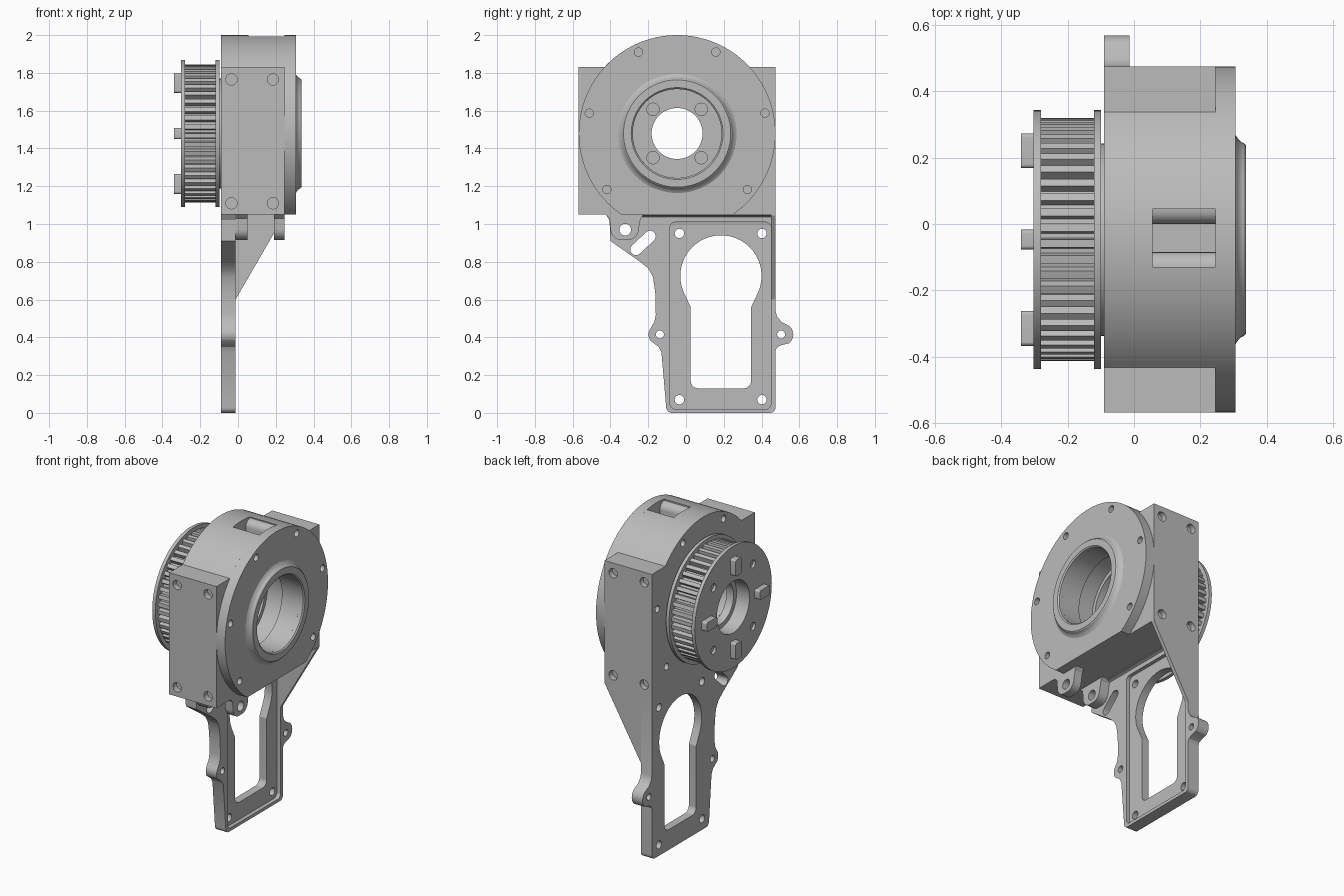
import bpy, bmesh
from math import sin, cos, radians, pi
from mathutils import Vector, Matrix

cube = bpy.data.objects.get("Cube")
if cube:
    bpy.data.objects.remove(cube, do_unlink=True)

metal = bpy.data.materials.new("plain grey metal")
metal.use_nodes = True
grey = (0.5, 0.5, 0.5, 1)
metal.diffuse_color = grey
metal.node_tree.nodes["Principled BSDF"].inputs["Base Color"].default_value = grey

CY, CZ, R = -0.047, 1.479, 0.521      # main axis and housing radius
BORE = 0.235
parts = []


def arc(y, z, r, a0, a1, n=8):
    return [(y + r * cos(radians(a0 + (a1 - a0) * i / n)),
             z + r * sin(radians(a0 + (a1 - a0) * i / n))) for i in range(n + 1)]


def circle(r, y=CY, z=CZ, n=64):
    return arc(y, z, r, 0, 360, n)[:-1]


def rounded(y0, y1, z0, z1, r):
    return (arc(y0 + r, z0 + r, r, 180, 270) + arc(y1 - r, z0 + r, r, 270, 360)
            + arc(y1 - r, z1 - r, r, 0, 90) + arc(y0 + r, z1 - r, r, 90, 180))


def add(name, bm):
    bmesh.ops.recalc_face_normals(bm, faces=bm.faces)
    me = bpy.data.meshes.new(name)
    bm.to_mesh(me)
    bm.free()
    me.materials.append(metal)
    ob = bpy.data.objects.new(name, me)
    bpy.context.collection.objects.link(ob)
    parts.append(ob)
    return ob


def prism(name, pts, d0, d1, axis="x"):
    """Extrude a flat outline along x (outline y,z) or y (outline x,z)."""
    bm = bmesh.new()
    place = (lambda a, b: (d0, a, b)) if axis == "x" else (lambda a, b: (a, d0, b))
    face = bm.faces.new([bm.verts.new(place(a, b)) for a, b in pts])
    ext = bmesh.ops.extrude_face_region(bm, geom=[face])["geom"]
    move = (d1 - d0, 0, 0) if axis == "x" else (0, d1 - d0, 0)
    bmesh.ops.translate(bm, verts=[v for v in ext if isinstance(v, bmesh.types.BMVert)], vec=move)
    return add(name, bm)


def lathe(name, profile, steps=96):
    """Turn a closed (x, radius) profile about the main axis."""
    bm = bmesh.new()
    rings = []
    for i in range(steps):
        a = 2 * pi * i / steps
        rings.append([bm.verts.new((x, CY + r * cos(a), CZ + r * sin(a))) for x, r in profile])
    n = len(profile)
    for i in range(steps):
        p, q = rings[i], rings[(i + 1) % steps]
        for j in range(n):
            k = (j + 1) % n
            bm.faces.new((p[j], p[k], q[k], q[j]))
    return add(name, bm)


def cut(target, *cutters):
    """Subtract the cutters, bake the result and discard them."""
    for c in cutters:
        m = target.modifiers.new("cut", "BOOLEAN")
        m.operation, m.solver, m.object = "DIFFERENCE", "EXACT", c
    dg = bpy.context.evaluated_depsgraph_get()
    dg.update()
    baked = bpy.data.meshes.new_from_object(target.evaluated_get(dg))
    target.modifiers.clear()
    target.data = baked
    for c in cutters:
        parts.remove(c)
        bpy.data.objects.remove(c, do_unlink=True)


def drill(spots, r, d0, d1, axis="x"):
    return [prism("cutter", circle(r, a, b, 20), d0, d1, axis) for a, b in spots]


bolts = [(CY + s * y, z) for s in (-1, 1) for y, z in ((0.205, 1.91), (0.465, 1.587), (0.372, 1.183))]

# Housing: square block merged with a round top
half = (R * R - (1.83 - CZ) ** 2) ** 0.5
crown = [p for p in arc(CY, CZ, R, 180, 0, 90) if p[1] > 1.835]
housing = prism("housing", [(-0.568, 1.05), (-0.568, 1.83), (CY - half, 1.83)] + crown
                + [(CY + half, 1.83), (0.474, 1.83), (0.474, 1.05)], -0.09, 0.245)
side_holes = [(x, z) for x in (-0.035, 0.185) for z in (1.11, 1.765)]
notch = prism("cutter", arc(-0.13, 1.94, 0.045, 90, 0) + [(-0.085, 1.9), (0, 1.9)]
              + arc(0.045, 1.94, 0.045, 180, 90) + [(0.045, 2.1), (-0.13, 2.1)], 0.055, 0.3)
cut(housing, prism("cutter", circle(BORE), -0.2, 0.4), notch,
    *drill(side_holes, 0.03, -0.6, -0.53, "y"), *drill(side_holes, 0.03, 0.44, 0.5, "y"),
    *drill(bolts, 0.022, -0.12, -0.05))
cut(housing, prism("cutter", circle(0.26), 0.06, 0.18))

# Cover disc with a flat bottom
cover = prism("cover", arc(CY, CZ, R, -55.4, 235.4, 110), 0.245, 0.306)
cut(cover, prism("cutter", circle(BORE), 0.2, 0.4), *drill(bolts, 0.022, 0.265, 0.33))

# Raised lip around the bore, flared at its base
flare = [(0.334 - 0.028 * t * t, 0.29 + 0.025 * t ** 4) for t in (0.3, 0.6, 0.8, 0.92, 1)]
lathe("cover_lip", [(0.3, BORE), (0.33, BORE), (0.337, BORE + 0.008), (0.337, 0.284)]
      + flare + [(0.3, 0.315)])

# Mounting plate with two ears
outline = (arc(-0.075, 0.03, 0.03, 180, 270) + arc(0.444, 0.03, 0.03, 270, 360)
           + [(0.474, 0.33), (0.482, 0.346), (0.5, 0.357)] + arc(0.508, 0.415, 0.06, -50, 50)
           + [(0.505, 0.482), (0.482, 0.51), (0.474, 0.54), (0.474, 1.06), (-0.43, 1.06),
              (-0.405, 1.02), (-0.4, 0.91), (-0.25, 0.805), (-0.2, 0.765), (-0.175, 0.72),
              (-0.163, 0.64), (-0.16, 0.52), (-0.168, 0.48)]
           + arc(-0.14, 0.415, 0.058, 145, 215) + [(-0.145, 0.35), (-0.13, 0.32)])
plate = prism("mounting_plate", outline, -0.09, -0.013)
keyhole = (arc(0.185, 0.725, 0.215, 205, -25, 40) + [(0.345, 0.56)]
           + arc(0.305, 0.17, 0.04, 0, -90) + arc(0.065, 0.17, 0.04, 270, 180) + [(0.025, 0.56)])
slot = arc(-0.19, 0.935, 0.03, -50, 130) + arc(-0.265, 0.865, 0.03, 130, 310)
cut(plate, prism("cutter", rounded(-0.085, 0.45, 0.02, 1.01, 0.03), -0.038, 0.05))
cut(plate, prism("cutter", keyhole, -0.2, 0.1), prism("cutter", slot, -0.2, 0.1),
    *drill([(y, z) for y in (-0.035, 0.402) for z in (0.07, 0.95)], 0.025, -0.2, 0.1),
    *drill([(-0.138, 0.415), (0.503, 0.415)], 0.021, -0.2, 0.1),
    *drill([(-0.322, 0.97)], 0.031, -0.2, 0.1))

# Thin triangular web and fillet under the housing
prism("side_web", [(-0.05, 0.6), (-0.013, 0.6), (0.245, 1.045), (0.245, 1.06), (-0.05, 1.06)],
      0.45, 0.474, "y")
prism("under_fillet", [(-0.045, 1.055), (-0.045, 0.995)]
      + arc(0.012, 0.995, 0.05, 180, 90) + [(0.012, 1.055)], -0.24, 0.455, "y")

# Pair of drilled hinge lugs
for name, x0, x1 in (("inner_lug", -0.02, 0.05), ("outer_lug", 0.19, 0.245)):
    lug = prism(name, [(-0.43, 1.055), (-0.405, 1.03)] + arc(-0.34, 0.975, 0.06, 180, 270)
                + arc(-0.31, 0.975, 0.06, 270, 360) + [(-0.24, 1.03), (-0.22, 1.055)], x0, x1)
    cut(lug, *drill([(-0.322, 0.97)], 0.031, -0.1, 0.3))

# Toothed pulley between two flanges
teeth, profile = 48, []
for i in range(teeth):
    for step, r in ((0, 0.366), (0.5, 0.366), (0.6, 0.338), (0.9, 0.338)):
        a = 2 * pi * (i + step) / teeth
        profile.append((CY + r * cos(a), CZ + r * sin(a)))
pulley = prism("pulley_teeth", profile, -0.282, -0.118)
cut(pulley, prism("cutter", circle(0.135), -0.4, 0),
    *drill([(CY + a, CZ + b) for a in (-0.128, 0.128) for b in (-0.128, 0.128)], 0.033, -0.19, -0.14))
cut(pulley, prism("cutter", circle(0.165), -0.4, -0.21), prism("cutter", circle(BORE), -0.16, 0))

outer = prism("outer_flange", circle(0.39, n=96), -0.302, -0.28)
cut(outer, prism("cutter", circle(0.165), -0.4, 0),
    *drill([(CY + a, CZ + b) for a in (-0.2, 0.2) for b in (-0.2, 0.2)], 0.025, -0.4, -0.285))
lathe("inner_flange", [(-0.12, BORE), (-0.12, 0.39), (-0.099, 0.39), (-0.099, BORE)])
lathe("pulley_spacer", [(-0.1, BORE), (-0.1, 0.29), (-0.085, 0.29), (-0.085, BORE)])

# Four drive tabs on the outer flange
for i in range(4):
    tab = prism("drive_tab_%d" % (i + 1), rounded(0.215, 0.32, -0.03, 0.03, 0.012), -0.34, -0.295)
    tab.data.transform(Matrix.Translation(Vector((0, CY, CZ))) @ Matrix.Rotation(i * pi / 2, 4, "X"))

# Smooth the round walls, keep edges crisp
for ob in bpy.context.view_layer.objects:
    ob.select_set(ob in parts)
bpy.context.view_layer.objects.active = parts[0]
bpy.ops.object.shade_smooth_by_angle(angle=radians(25))
